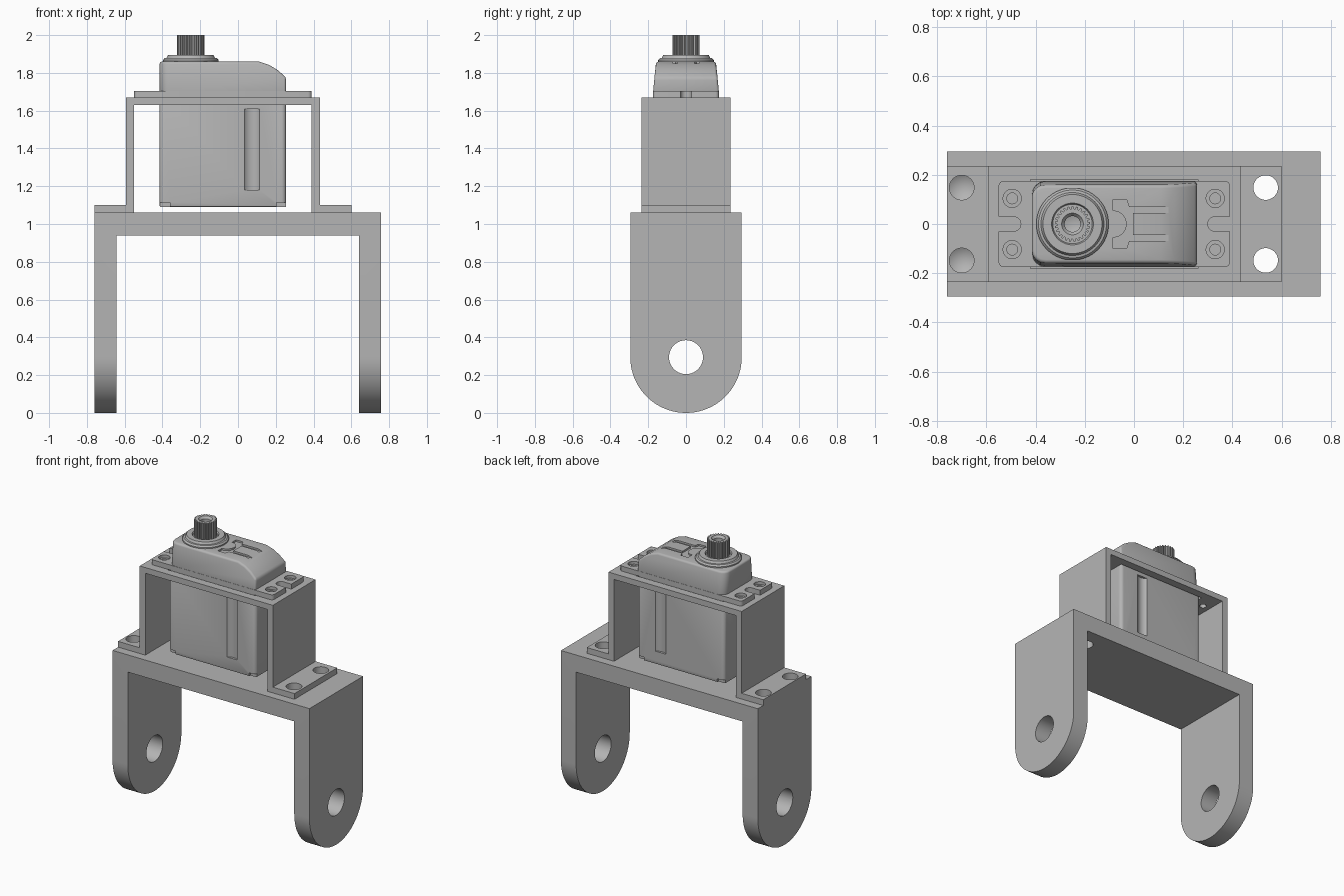
import bpy, bmesh
from math import pi, cos, sin, radians
from mathutils import Matrix

cube = bpy.data.objects.get("Cube")
if cube:
    bpy.data.objects.remove(cube, do_unlink=True)

GREY = bpy.data.materials.new("plain grey")
GREY.use_nodes = True
GREY.diffuse_color = (0.46, 0.46, 0.46, 1)
GREY.node_tree.nodes["Principled BSDF"].inputs["Base Color"].default_value = GREY.diffuse_color


def finish(name, bm):
    bmesh.ops.recalc_face_normals(bm, faces=bm.faces)
    mesh = bpy.data.meshes.new(name)
    bm.to_mesh(mesh)
    bm.free()
    mesh.materials.append(GREY)
    obj = bpy.data.objects.new(name, mesh)
    bpy.context.collection.objects.link(obj)
    return obj


def prism(name, outline, axis, lo, hi):
    """Extrude a 2D outline along an axis from lo to hi."""
    place = {"x": lambda u, v, w: (w, u, v),
             "y": lambda u, v, w: (u, w, v),
             "z": lambda u, v, w: (u, v, w)}[axis]
    bm = bmesh.new()
    ends = [[bm.verts.new(place(u, v, w)) for u, v in outline] for w in (lo, hi)]
    for ring in ends:
        bm.faces.new(ring)
    n = len(outline)
    for i in range(n):
        j = (i + 1) % n
        bm.faces.new((ends[0][i], ends[0][j], ends[1][j], ends[1][i]))
    return finish(name, bm)


def rect(u0, u1, v0, v1):
    return [(u0, v0), (u1, v0), (u1, v1), (u0, v1)]


def arc(cu, cv, r, start, end, steps):
    return [(cu + r * cos(radians(start + (end - start) * i / steps)),
             cv + r * sin(radians(start + (end - start) * i / steps)))
            for i in range(steps + 1)]


def circle(cu, cv, r, steps=40):
    return arc(cu, cv, r, 0, 360, steps)[:-1]


def rounded(u0, u1, v0, v1, r):
    return (arc(u1 - r, v1 - r, r, 0, 90, 6) + arc(u0 + r, v1 - r, r, 90, 180, 6)
            + arc(u0 + r, v0 + r, r, 180, 270, 6) + arc(u1 - r, v0 + r, r, 270, 360, 6))


def lathe(name, profile, x, y, steps=48):
    bm = bmesh.new()
    verts = [bm.verts.new((x + r, y, z)) for r, z in profile]
    edges = [bm.edges.new(pair) for pair in zip(verts, verts[1:])]
    bmesh.ops.spin(bm, geom=verts + edges, cent=(x, y, 0), axis=(0, 0, 1),
                   angle=2 * pi, steps=steps)
    bmesh.ops.remove_doubles(bm, verts=bm.verts, dist=1e-5)
    return finish(name, bm)


def apply(obj, mod):
    bpy.context.view_layer.objects.active = obj
    bpy.ops.object.modifier_apply(modifier=mod.name)


def cut(obj, *cutters):
    for cutter in cutters:
        mod = obj.modifiers.new("cut", "BOOLEAN")
        mod.operation, mod.solver, mod.object = "DIFFERENCE", "EXACT", cutter
        apply(obj, mod)
        bpy.data.objects.remove(cutter, do_unlink=True)


def bevel(obj, width, segments=3):
    mod = obj.modifiers.new("bevel", "BEVEL")
    mod.width, mod.segments, mod.limit_method = width, segments, "ANGLE"
    mod.angle_limit = radians(35)
    apply(obj, mod)


def smooth(obj, angle=30):
    bpy.ops.object.select_all(action="DESELECT")
    obj.select_set(True)
    bpy.context.view_layer.objects.active = obj
    bpy.ops.object.shade_smooth_by_angle(angle=radians(angle))


# Lower bracket: an upside-down U with rounded, drilled legs
L, R, HALF = -0.76, 0.757, 0.295
leg_outline = [(HALF, 1.06), (-HALF, 1.06)] + arc(0, HALF, HALF, 180, 360, 40)
lower = prism("lower_bracket", leg_outline, "x", L, R)
cut(lower, prism("gap", rect(L + 0.117, R - 0.117, -1, 0.94), "y", -1, 1),
    prism("pivot_hole", circle(0, HALF, 0.09), "x", -2, 2))

# Upper bracket: hat-shaped strip
upper = prism("upper_bracket", [
    (L, 1.06), (-0.55, 1.06), (-0.55, 1.63), (0.39, 1.63), (0.39, 1.06), (0.6, 1.06),
    (0.6, 1.1), (0.433, 1.1), (0.433, 1.67), (-0.593, 1.67), (-0.593, 1.1), (L, 1.1)],
    "y", -0.235, 0.235)
cut(upper, prism("window", rect(-0.42, 0.26, -0.18, 0.18), "z", 1.5, 1.8))

# Mounting holes: through on one side, blind with a drill point on the other
for y in (-0.148, 0.148):
    for part in (lower, upper):
        cut(part, prism("through_hole", circle(0.535, y, 0.05), "z", 0.8, 1.2),
            lathe("blind_hole", [(0, 0.9), (0.05, 0.93), (0.05, 1.2), (0, 1.2)], -0.7, y))

# Motor lower case with bottom corner notches and side grooves
case = prism("motor_lower_case", rounded(-0.415, 0.255, -0.172, 0.172, 0.025), "z", 1.09, 1.68)
bevel(case, 0.008, 2)
for s in (-1, 1):
    for x0, x1 in ((-0.5, -0.36), (0.205, 0.3)):
        cut(case, prism("notch", rect(x0, x1, s * 0.155, s * 0.3), "z", 1.0, 1.115))
    cut(case, prism("groove", circle(0.075, s * 0.21, 0.055, 32), "z", 1.18, 1.61))
cut(case, prism("cable_hole", circle(0, 1.21, 0.03, 24), "x", -0.5, -0.38))

# Motor mounting tabs with end slots and screw holes
tabs = prism("motor_tabs", rounded(-0.55, 0.39, -0.175, 0.175, 0.02), "z", 1.67, 1.705)
for end, inner in ((-0.6, -0.49), (0.44, 0.33)):
    cut(tabs, prism("slot", rect(end, inner, -0.03, 0.03), "z", 1.6, 1.8),
        prism("slot_end", circle(inner, 0, 0.03, 24), "z", 1.6, 1.8))
for x in (-0.495, 0.33):
    for y in (-0.104, 0.104):
        cut(tabs, prism("screw_recess", circle(x, y, 0.037, 28), "z", 1.685, 1.8),
            prism("screw_hole", circle(x, y, 0.022, 24), "z", 1.6, 1.8))
        cut(upper, prism("screw_hole", circle(x, y, 0.022, 24), "z", 1.6, 1.8))

# Motor top cover: side profile, rounded back corners, tapered sides
cover = prism("motor_top_cover", [
    (-0.415, 1.69), (0.255, 1.69), (0.255, 1.775), (0.21, 1.815), (0.165, 1.842),
    (0.11, 1.86), (-0.415, 1.86)], "y", -0.175, 0.175)
bm = bmesh.new()
bm.from_mesh(cover.data)
posts = [e for e in bm.edges if all(v.co.x < -0.4 for v in e.verts)
         and abs(e.verts[0].co.z - e.verts[1].co.z) > 0.1]
bmesh.ops.bevel(bm, geom=posts, offset=0.055, segments=4, profile=0.5, affect="EDGES")
for v in bm.verts:
    if v.co.z > 1.7:
        v.co.y *= 1 - 0.6 * (v.co.z - 1.7)
bm.to_mesh(cover.data)
bm.free()
bevel(cover, 0.013, 3)

# Forked recess pressed into the top cover
half = [(-0.085, 0.1), (-0.03, 0.1), (-0.02, 0.07), (0.14, 0.07), (0.14, 0.045), (-0.005, 0.045)]
recess = half + [(x, -y) for x, y in reversed(half)] + arc(-0.085, 0, 0.055, -90, 90, 14)
cut(cover, prism("recess", recess, "z", 1.848, 1.95))

# Stepped collar and toothed output shaft
collar = lathe("shaft_collar", [
    (0, 1.84), (0.147, 1.84), (0.147, 1.868), (0.138, 1.878), (0.128, 1.88), (0.12, 1.895),
    (0.085, 1.895), (0.08, 1.885), (0, 1.885)], -0.25, 0, 64)
teeth = []
for i in range(25):
    for step, r in ((0, 0.072), (0.4, 0.072), (0.55, 0.062), (0.85, 0.062)):
        a = 2 * pi * (i + step) / 25
        teeth.append((-0.25 + r * cos(a), r * sin(a)))
shaft = prism("output_shaft", teeth, "z", 1.88, 2.0)
cut(shaft, lathe("bore", [(0, 1.93), (0.032, 1.94), (0.032, 1.985), (0.045, 2.001),
                          (0.045, 2.05), (0, 2.05)], -0.25, 0))

for obj in (lower, upper, case, tabs, cover, collar, shaft):
    smooth(obj)
